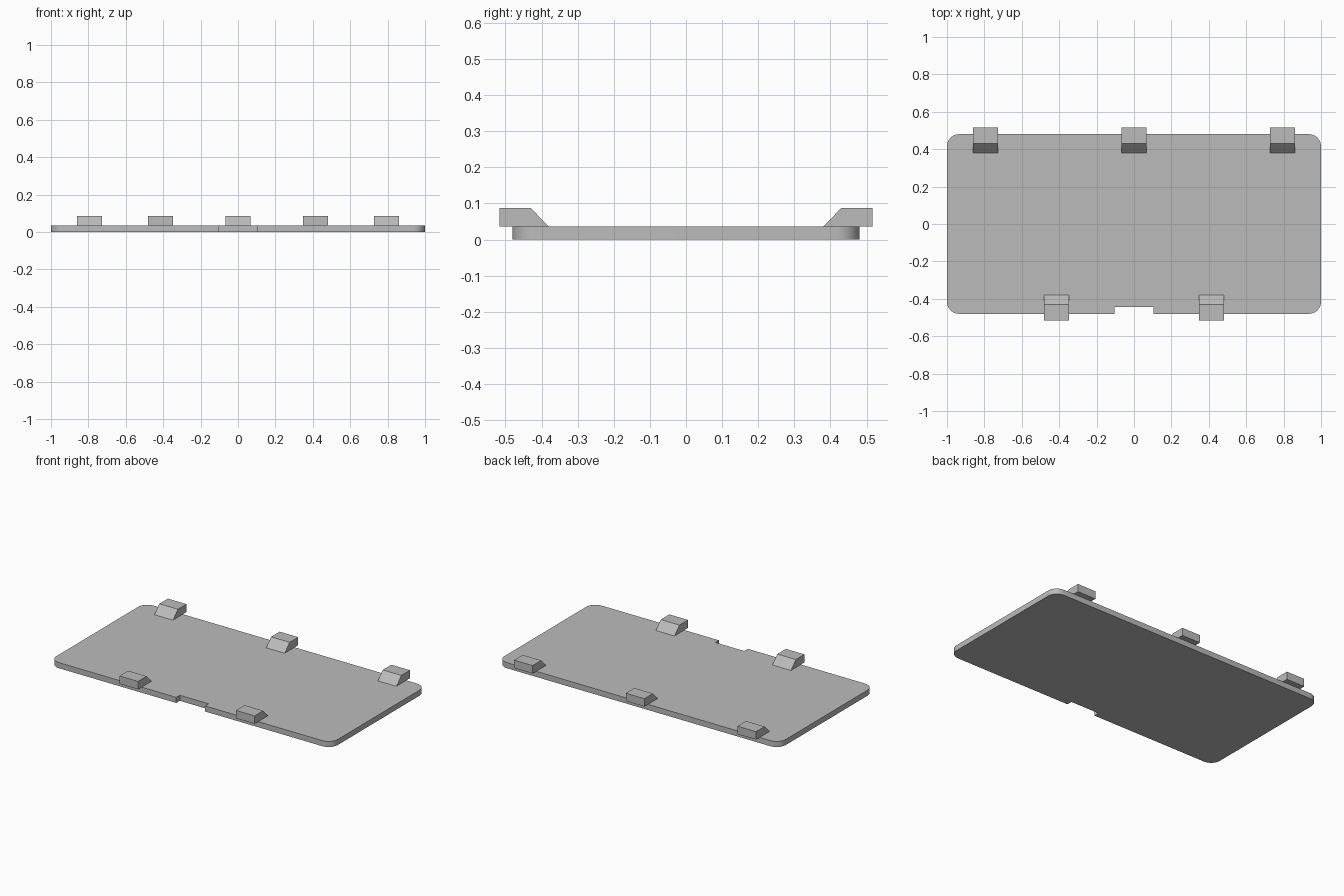
import bpy
from math import cos, sin, pi, radians

cube = bpy.data.objects.get("Cube")
if cube:
    bpy.data.objects.remove(cube, do_unlink=True)

HALF_X, HALF_Y, THICK = 1.0, 0.48, 0.036
RADIUS, STEPS = 0.065, 12
NOTCH_HALF, NOTCH_Y = 0.103, -0.444
TAB_HALF, TAB_TOP = 0.066, 0.087

grey = bpy.data.materials.new("light grey plastic")
grey.use_nodes = True
grey.diffuse_color = (0.5, 0.5, 0.5, 1)
grey.node_tree.nodes["Principled BSDF"].inputs["Base Color"].default_value = (0.5, 0.5, 0.5, 1)


def prism(name, profile, offset):
    """Extrude a closed profile along an offset vector."""
    n = len(profile)
    verts = list(profile) + [tuple(a + b for a, b in zip(p, offset)) for p in profile]
    faces = [tuple(reversed(range(n))), tuple(range(n, 2 * n))]
    faces += [(i, (i + 1) % n, n + (i + 1) % n, n + i) for i in range(n)]
    mesh = bpy.data.meshes.new(name)
    mesh.from_pydata(verts, [], faces)
    mesh.materials.append(grey)
    obj = bpy.data.objects.new(name, mesh)
    bpy.context.collection.objects.link(obj)
    return obj


# Rounded plate outline, counter-clockwise, with a notch in the front edge
outline = []
for sx, sy, start in ((1, -1, -pi / 2), (1, 1, 0), (-1, 1, pi / 2), (-1, -1, pi)):
    for i in range(STEPS + 1):
        a = start + pi / 2 * i / STEPS
        outline.append((sx * (HALF_X - RADIUS) + RADIUS * cos(a),
                        sy * (HALF_Y - RADIUS) + RADIUS * sin(a), 0))
outline += [(-NOTCH_HALF, -HALF_Y, 0), (-NOTCH_HALF, NOTCH_Y, 0),
            (NOTCH_HALF, NOTCH_Y, 0), (NOTCH_HALF, -HALF_Y, 0)]
plate = prism("cover_plate", outline, (0, 0, THICK))

# Smooth rounded corners, sharp rims
bpy.ops.object.select_all(action='DESELECT')
plate.select_set(True)
bpy.context.view_layer.objects.active = plate
bpy.ops.object.shade_smooth_by_angle(angle=radians(30))


# Clip tabs: overhang the edge, sloped on the inner side
def tab(name, x, side):
    profile = [(0.38, THICK), (0.517, THICK), (0.517, TAB_TOP), (0.43, TAB_TOP)]
    if side < 0:
        profile.reverse()
    prism(name, [(x - TAB_HALF, side * y, z) for y, z in profile], (2 * TAB_HALF, 0, 0))


for label, x in (("right", -0.794), ("middle", 0), ("left", 0.794)):
    tab(f"back_tab_{label}", x, 1)
for label, x in (("right", -0.414), ("left", 0.414)):
    tab(f"front_tab_{label}", x, -1)
